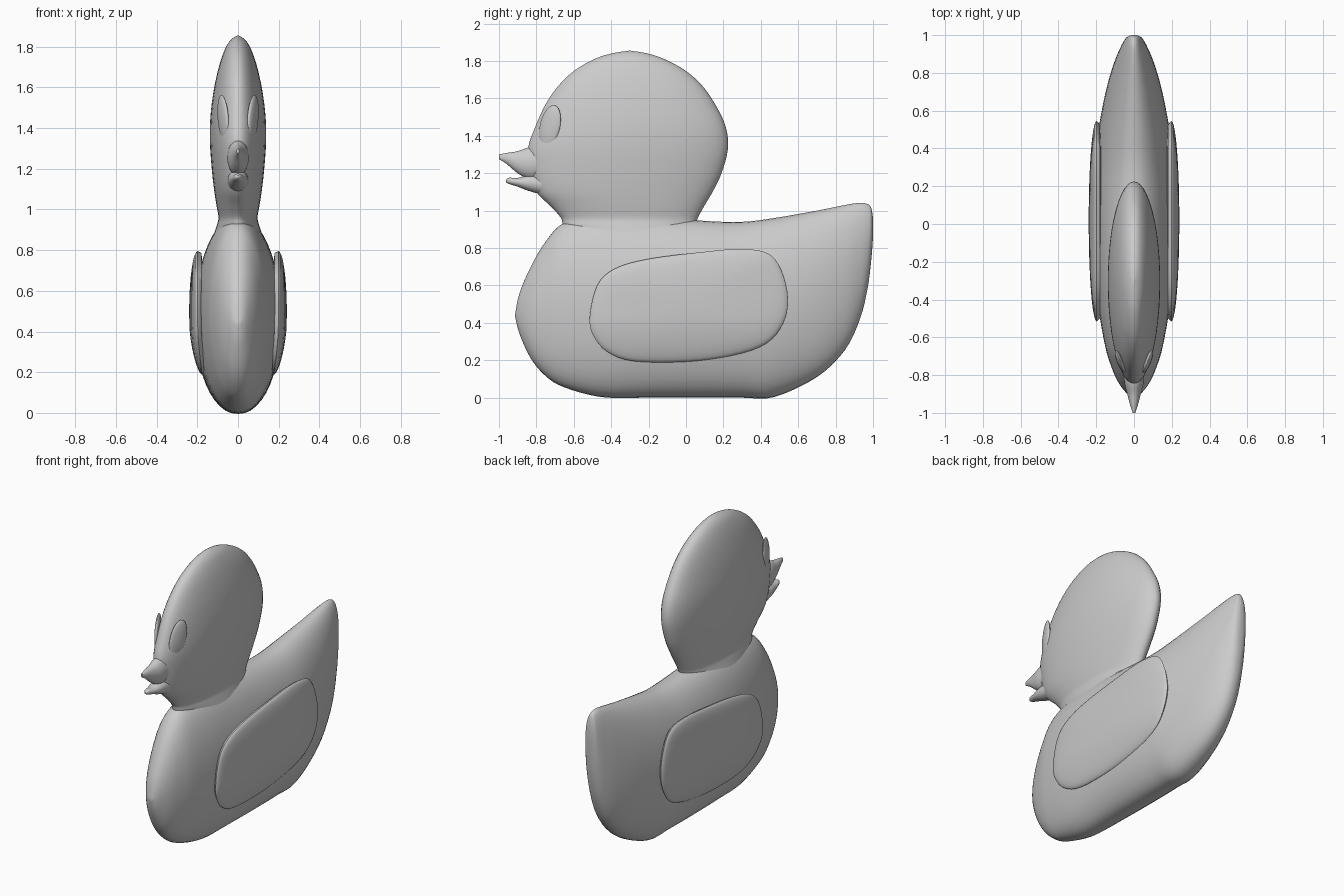
import bpy, math
from mathutils import Matrix, Vector

if "Cube" in bpy.data.objects:
    bpy.data.objects.remove(bpy.data.objects["Cube"])


def spline(rows, steps, closed=False):
    """Catmull-Rom resampling of a small table of rows."""
    n, out = len(rows), []
    for i in range(n if closed else n - 1):
        if closed:
            k = [rows[(i + j) % n] for j in (-1, 0, 1, 2)]
        else:
            k = [rows[min(max(i + j, 0), n - 1)] for j in (-1, 0, 1, 2)]
        for s in range(steps):
            t = s / steps
            out.append([0.5 * (2 * b + (c - a) * t + (2 * a - 5 * b + 4 * c - d) * t * t
                               + (3 * b - a - 3 * c + d) * t ** 3)
                        for a, b, c, d in zip(*k)])
    if not closed:
        out.append(list(rows[-1]))
    return out


def finish(obj, mirror):
    """Outward normals, smooth shading and optional mirrored twin."""
    bpy.ops.object.select_all(action='DESELECT')
    obj.select_set(True)
    bpy.context.view_layer.objects.active = obj
    bpy.ops.object.mode_set(mode='EDIT')
    bpy.ops.mesh.select_all(action='SELECT')
    bpy.ops.mesh.normals_make_consistent(inside=False)
    bpy.ops.object.mode_set(mode='OBJECT')
    bpy.ops.object.shade_smooth_by_angle(angle=math.radians(50))
    if mirror:
        obj.modifiers.new("Mirror", 'MIRROR').use_axis = (True, False, False)


def loft(name, rings, mirror=False):
    """Skin a list of equal-length rings and cap both ends."""
    n = len(rings[0])
    verts = [p for r in rings for p in r]
    faces = [(i * n + j, i * n + (j + 1) % n, (i + 1) * n + (j + 1) % n, (i + 1) * n + j)
             for i in range(len(rings) - 1) for j in range(n)]
    faces += [tuple(range(n)), tuple(range(len(verts) - n, len(verts)))]
    mesh = bpy.data.meshes.new(name)
    mesh.from_pydata(verts, [], faces)
    obj = bpy.data.objects.new(name, mesh)
    bpy.context.collection.objects.link(obj)
    finish(obj, mirror)
    return obj


def oval(w, h, power=1.0, n=48):
    """Superellipse points; power below 1 gives a fuller lower half."""
    pts = []
    for i in range(n):
        a = 2 * math.pi * i / n
        c, s = math.cos(a), math.sin(a)
        x = math.copysign(abs(c) ** (power if s < 0 else 1), c)
        pts.append((w * x, h * s))
    return pts


def loft_along_y(name, table, steps=4, power=1.0):
    """Rows are (y, top z, bottom z, half width)."""
    rings = []
    for y, top, bot, w in spline(table, steps):
        mid = (top + bot) / 2
        rings.append([(x, y, mid + z) for x, z in oval(w, (top - bot) / 2, power)])
    return loft(name, rings)


# Body with upswept tail
loft_along_y("body", [
    (-.913, .45, .43, .012), (-.89, .56, .34, .045), (-.83, .70, .21, .088),
    (-.75, .835, .115, .122), (-.65, .935, .055, .152), (-.45, .975, .003, .187),
    (-.2, .97, 0, .208), (.1, .945, 0, .214), (.3, .94, 0, .207),
    (.47, .96, .003, .193), (.7, 1.0, .11, .15), (.85, 1.03, .255, .107),
    (.93, 1.042, .42, .074), (.97, 1.035, .58, .053), (.99, 1.015, .73, .037),
    (1.0, .96, .86, .015)], power=0.88)

# Head and neck: rows are (z, front y, back y, half width)
head_table = [
    (.86, -.60, .03, .125), (.92, -.655, .05, .105), (.96, -.668, .063, .096),
    (1.02, -.72, .095, .106), (1.10, -.80, .142, .118), (1.20, -.835, .19, .129),
    (1.33, -.845, .224, .138), (1.45, -.805, .212, .136), (1.57, -.75, .155, .122),
    (1.67, -.68, .085, .102), (1.75, -.595, -.005, .079), (1.81, -.49, -.115, .053),
    (1.84, -.40, -.205, .028), (1.855, -.305, -.295, .003)]
loft("head", [[(x, (f + b) / 2 + y, z) for x, y in oval(w, (b - f) / 2)]
              for z, f, b, w in spline(head_table, 4)])

# Open beak
loft_along_y("upper_beak", [
    (-.76, 1.345, 1.17, .056), (-.84, 1.338, 1.17, .051), (-.9, 1.318, 1.20, .036),
    (-.96, 1.308, 1.25, .020), (-1.0, 1.30, 1.275, .007)])
loft_along_y("lower_beak", [
    (-.75, 1.20, 1.08, .054), (-.84, 1.19, 1.105, .046), (-.9, 1.175, 1.128, .032),
    (-.945, 1.176, 1.142, .019), (-.963, 1.166, 1.152, .005)])

# Wings: domed pads following a rounded outline in the side plane
outline = spline([
    (-.515, .43), (-.475, .60), (-.38, .69), (-.2, .742), (.1, .78), (.3, .795),
    (.44, .77), (.51, .68), (.545, .53), (.52, .40), (.43, .29), (.25, .225),
    (0, .192), (-.28, .195), (-.42, .245), (-.495, .33)], 4, closed=True)
wing_rings = []
levels = [(.85, -.022), (.97, -.018)]
levels += [(math.cos(a * math.pi / 20), .042 * math.sin(a * math.pi / 20)) for a in range(10)]
levels.append((.03, .042))
for scale, rise in levels:
    ring = []
    for y, z in outline:
        z2 = .5 + (z - .5) * scale
        dip = .022 * max(0, (.42 - z2) / .23) ** 1.5
        ring.append((.198 + rise - dip, .02 + (y - .02) * scale, z2))
    wing_rings.append(ring)
loft("wing", wing_rings, mirror=True)

# Eyes: thin ovals lying on the sides of the face
bpy.ops.mesh.primitive_uv_sphere_add(segments=32, ring_count=16)
eye = bpy.context.object
eye.name = "eye"
place = (Matrix.Translation(Vector((.073, -.728, 1.448)))
         @ Matrix.Rotation(math.radians(-22), 4, 'Z')
         @ Matrix.Rotation(math.radians(-14), 4, 'X')
         @ Matrix.Diagonal((.017, .058, .118, 1)))
eye.data.transform(place)
finish(eye, True)
